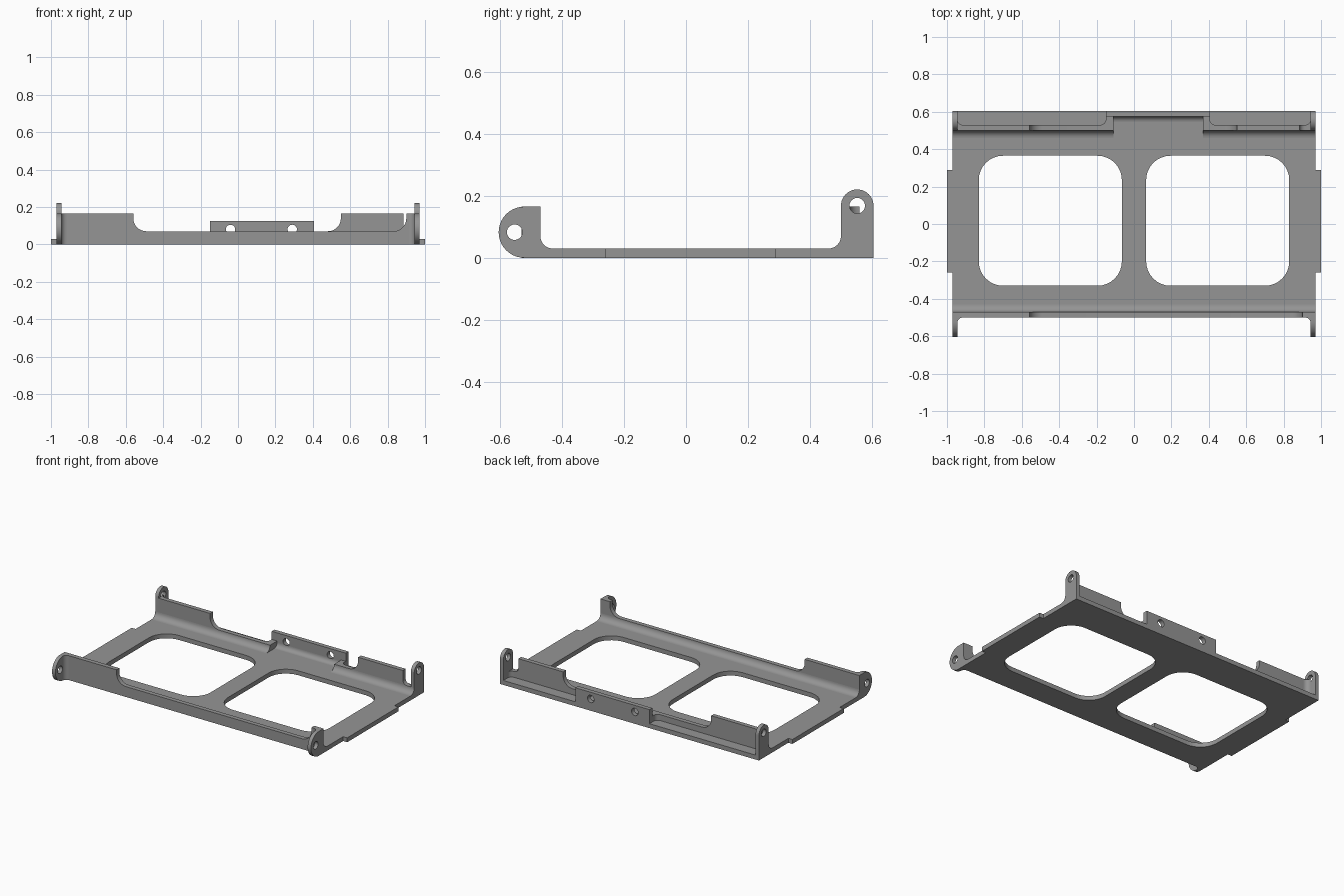
import bpy, bmesh, math
from mathutils import Vector

if "Cube" in bpy.data.objects:
    bpy.data.objects.remove(bpy.data.objects["Cube"])

grey = bpy.data.materials.new("mid_grey")
grey.diffuse_color = (0.3, 0.3, 0.3, 1)
grey.use_nodes = True
grey.node_tree.nodes["Principled BSDF"].inputs["Base Color"].default_value = grey.diffuse_color

X, Y, Z = 0, 1, 2
PLATE = 0.03           # floor thickness
LOW, TALL = 0.07, 0.165  # wall heights


def arc(cx, cy, r, a0, a1, n=8):
    return [(cx + r * math.cos(math.radians(a0 + (a1 - a0) * i / n)),
             cy + r * math.sin(math.radians(a0 + (a1 - a0) * i / n))) for i in range(n + 1)]


def circle(cx, cy, r, n=24):
    return arc(cx, cy, r, 0, 360, n)[:-1]


def rounded_rect(x0, x1, y0, y1, r):
    return (arc(x1 - r, y1 - r, r, 0, 90) + arc(x0 + r, y1 - r, r, 90, 180)
            + arc(x0 + r, y0 + r, r, 180, 270) + arc(x1 - r, y0 + r, r, 270, 360))


def prism(name, loops, axis, lo, hi):
    """Extrude an outline (first loop) with holes (other loops) along an axis."""
    bm = bmesh.new()
    caps = [[], []]
    for loop in loops:
        rings = []
        for k, d in enumerate((lo, hi)):
            ring = []
            for a, b in loop:
                co = [a, b]
                co.insert(axis, d)
                ring.append(bm.verts.new(co))
            n = len(ring)
            caps[k] += [bm.edges.new((ring[i], ring[(i + 1) % n])) for i in range(n)]
            rings.append(ring)
        p, q = rings
        for i in range(len(p)):
            j = (i + 1) % len(p)
            bm.faces.new((p[i], p[j], q[j], q[i]))
    normal = Vector((0, 0, 0))
    normal[axis] = 1
    for edges in caps:
        bmesh.ops.triangle_fill(bm, edges=edges, use_beauty=True, normal=normal)
    bmesh.ops.recalc_face_normals(bm, faces=bm.faces)
    me = bpy.data.meshes.new(name)
    bm.to_mesh(me)
    bm.free()
    me.materials.append(grey)
    ob = bpy.data.objects.new(name, me)
    bpy.context.collection.objects.link(ob)
    bpy.ops.object.select_all(action='DESELECT')
    ob.select_set(True)
    bpy.context.view_layer.objects.active = ob
    bpy.ops.object.shade_smooth_by_angle(angle=math.radians(30))
    return ob


def cove(cx, cy, sx, sy, r):
    """Concave corner fillet; the corner is at cx, cy and opens towards sx, sy."""
    pts = arc(0, 0, r, 180, 270)
    return [(cx, cy)] + [(cx + sx * (r + a), cy + sy * (r + b)) for a, b in pts]


# Floor plate with side tabs and two rounded windows
outline = [(-0.97, -0.5), (0.97, -0.5), (0.97, -0.26), (1, -0.26), (1, 0.29), (0.97, 0.29),
           (0.97, 0.605), (-0.97, 0.605), (-0.97, 0.29), (-1, 0.29), (-1, -0.26), (-0.97, -0.26)]
prism("floor_plate", [outline, rounded_rect(-0.83, -0.065, -0.33, 0.365, 0.13),
                      rounded_rect(0.065, 0.83, -0.33, 0.365, 0.13)], Z, 0, PLATE)

# Front wall, tall at both ends
step_left = arc(-0.49, 0.14, 0.07, 270, 180)
prism("front_wall", [[(-0.945, PLATE), (0.945, PLATE), (0.945, TALL), (0.9, TALL)]
                     + arc(0.83, 0.14, 0.07, 0, -90) + step_left
                     + [(-0.56, TALL), (-0.945, TALL)]], Y, -0.5, -0.47)

# Back wall in two lengths, with a notch beside the right ear
prism("back_wall_left", [[(-0.945, PLATE), (-0.11, PLATE), (-0.11, LOW)] + step_left
                         + [(-0.56, TALL), (-0.945, TALL)]], Y, 0.5, 0.53)
prism("back_wall_right", [[(0.37, PLATE), (0.945, PLATE), (0.945, LOW)]
                          + arc(0.915, 0.1, 0.03, 270, 180) + [(0.885, TALL), (0.55, TALL)]
                          + arc(0.48, 0.14, 0.07, 0, -90) + [(0.37, LOW)]], Y, 0.5, 0.53)

# Offset back tab with two screw holes, and its return walls
prism("back_tab", [[(-0.15, PLATE), (0.405, PLATE), (0.405, 0.125), (-0.15, 0.125)],
                   circle(-0.04, 0.08, 0.025), circle(0.29, 0.08, 0.025)], Y, 0.575, 0.605)
for name, x0, x1 in (("left", -0.15, -0.11), ("right", 0.37, 0.405)):
    y0 = 0.53
    prism("tab_return_" + name, [[(x0, y0), (x1, y0), (x1, 0.575), (x0, 0.575)]], Z, PLATE, LOW)

# Coves between floor and walls
prism("front_cove", [cove(-0.47, PLATE, 1, 1, 0.04)], X, -0.97, 0.97)
prism("back_cove_left", [cove(0.5, PLATE, -1, 1, 0.04)], X, -0.97, -0.11)
prism("back_cove_right", [cove(0.5, PLATE, -1, 1, 0.04)], X, 0.37, 0.97)
prism("tab_cove", [cove(0.575, PLATE, -1, 1, 0.03)], X, -0.11, 0.37)

# Hinge ears and their corner fillets, on both sides
front_ear = ([(-0.5, 0), (-0.5, PLATE), (-0.47, PLATE), (-0.47, TALL)]
             + arc(-0.522, 0.0825, 0.0825, 90, 270, 20))
back_ear = [(0.5, PLATE), (0.605, PLATE)] + arc(0.5525, 0.168, 0.0525, 0, 180, 20)
for side, s in (("left", -1), ("right", 1)):
    prism("front_ear_" + side, [front_ear, circle(-0.553, 0.0825, 0.025)], X,
          *sorted((s * 0.945, s * 0.97)))
    prism("back_ear_" + side, [back_ear, circle(0.5525, 0.168, 0.025)], X,
          *sorted((s * 0.945, s * 0.97)))
    prism("front_ear_fillet_" + side, [cove(s * 0.945, -0.5, -s, -1, 0.03)], Z, 0, TALL)
    prism("back_ear_fillet_" + side, [cove(s * 0.945, 0.53, -s, 1, 0.03)], Z, PLATE,
          TALL if s < 0 else LOW)
    prism("tab_fillet_" + side, [cove(-0.15 if s < 0 else 0.405, 0.53, s, 1, 0.03)], Z, PLATE, LOW)
